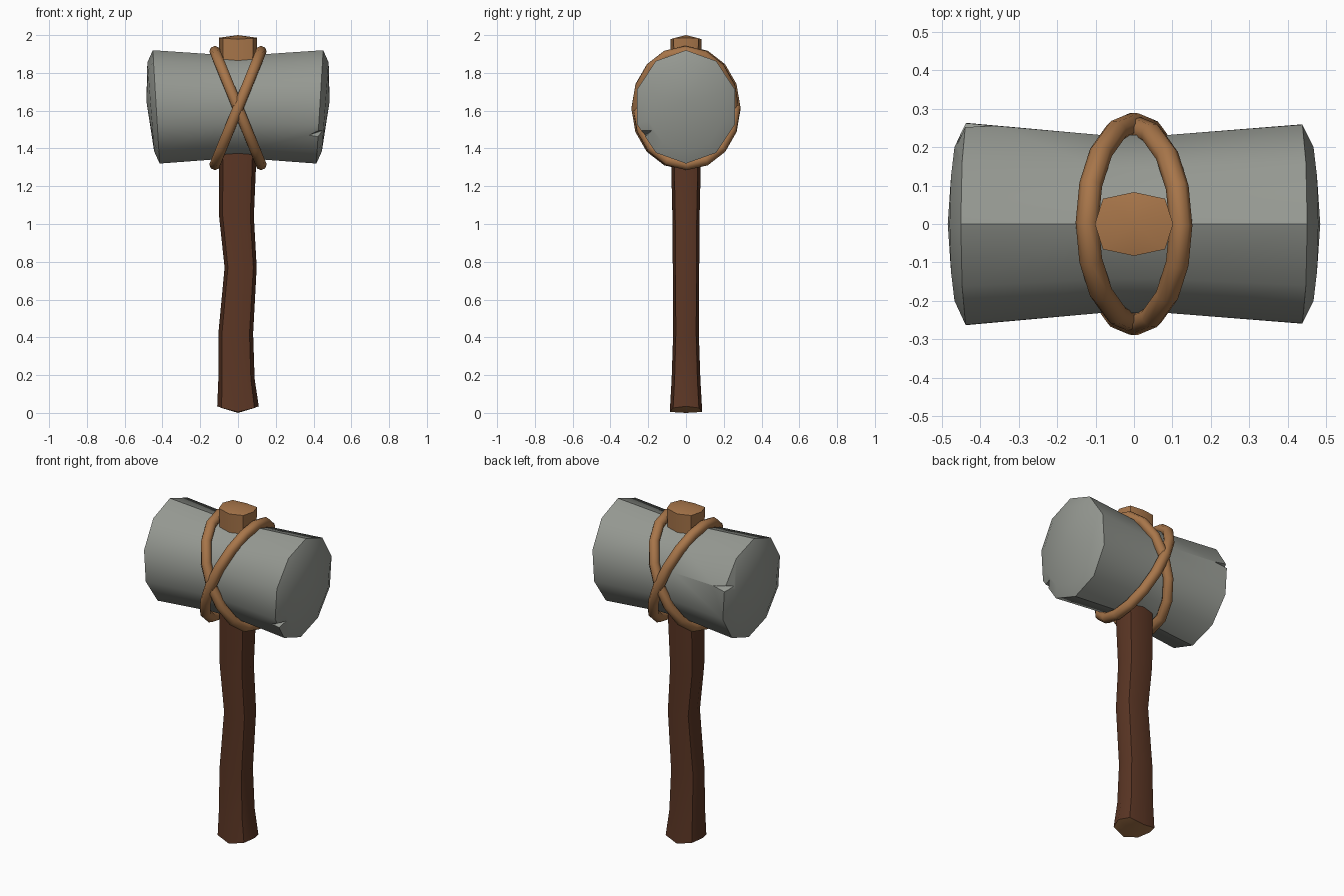
import bpy, bmesh, math
from mathutils import Vector

if "Cube" in bpy.data.objects:
    bpy.data.objects.remove(bpy.data.objects["Cube"])


def material(name, rgb):
    m = bpy.data.materials.new(name)
    m.diffuse_color = (*rgb, 1)
    m.use_nodes = True
    m.node_tree.nodes["Principled BSDF"].inputs["Base Color"].default_value = m.diffuse_color
    return m


STONE = material("grey stone", (0.30, 0.315, 0.285))
BARK = material("dark brown wood", (0.105, 0.037, 0.018))
TAN = material("tan wood and rope", (0.39, 0.18, 0.068))


def link(name, bm, *mats):
    bmesh.ops.recalc_face_normals(bm, faces=bm.faces)
    me = bpy.data.meshes.new(name)
    bm.to_mesh(me)
    bm.free()
    for m in mats:
        me.materials.append(m)
    ob = bpy.data.objects.new(name, me)
    bpy.context.collection.objects.link(ob)
    return ob


def select(ob):
    bpy.ops.object.select_all(action='DESELECT')
    ob.select_set(True)
    bpy.context.view_layer.objects.active = ob


def smooth(ob, deg):
    select(ob)
    bpy.ops.object.shade_smooth_by_angle(angle=math.radians(deg))


def loft(rings, start, end):
    """Skin a list of point rings and close both ends with a fan."""
    bm = bmesh.new()
    vs = [[bm.verts.new(p) for p in r] for r in rings]
    n = len(vs[0])
    for a, b in zip(vs, vs[1:]):
        for i in range(n):
            bm.faces.new((a[i], a[(i + 1) % n], b[(i + 1) % n], b[i]))
    for ring, tip in ((vs[0], start), (vs[-1], end)):
        c = bm.verts.new(tip)
        for i in range(n):
            bm.faces.new((ring[i], ring[(i + 1) % n], c))
    return bm


# Stone head: ten-sided, waisted, with domed and tilted ends
ZC = 1.62


def head_ring(x, tilt, ry, rz):
    s = []
    for i in range(10):
        a = math.tau * i / 10
        s.append((x + tilt * math.cos(a), ry * math.sin(a), ZC + rz * math.cos(a)))
    return s


head = link("stone_head", loft(
    [head_ring(-0.462, -0.018, 0.21, 0.235),
     head_ring(-0.433, -0.018, 0.276, 0.30),
     head_ring(-0.08, 0, 0.243, 0.275),
     head_ring(0.08, 0, 0.243, 0.275),
     head_ring(0.433, 0.018, 0.272, 0.30),
     head_ring(0.462, 0.018, 0.21, 0.235)],
    (-0.485, 0, 1.65), (0.485, 0, 1.65)), STONE)


# Chips knocked out of the head rims
def chip(name, pts):
    bm = bmesh.new()
    v = [bm.verts.new(p) for p in pts]
    for f in ((0, 1, 2), (0, 2, 3), (0, 3, 1), (1, 3, 2)):
        bm.faces.new([v[i] for i in f])
    cutter = link(name, bm, STONE)
    mod = head.modifiers.new(name, 'BOOLEAN')
    mod.object = cutter
    mod.operation = 'DIFFERENCE'
    mod.solver = 'EXACT'
    select(head)
    bpy.ops.object.modifier_apply(modifier=name)
    bpy.data.objects.remove(cutter)


chip("front_chip", [(0.345, -0.232, 1.46), (0.51, -0.31, 1.54),
                    (0.51, -0.27, 1.39), (0.51, -0.15, 1.515)])
chip("back_chip", [(-0.35, 0.26, 1.71), (-0.51, 0.33, 1.77),
                   (-0.51, 0.33, 1.66), (-0.51, 0.18, 1.72)])
smooth(head, 37)


# Handle: flattened eight-sided section that sways in x
def wood_ring(cx, z, rx, ry, lift=0):
    s = []
    for i in range(8):
        a = math.tau * i / 8
        k = 1.12 if i % 2 else 1
        s.append((cx + rx * min(k * abs(math.cos(a)), 1) * (1 if math.cos(a) > 0 else -1),
                  ry * k * math.sin(a), z + lift * abs(math.cos(a))))
    return s


bm = loft([wood_ring(0, 0.005, 0.11, 0.086, 0.03),
           wood_ring(-0.008, 0.18, 0.096, 0.076),
           wood_ring(-0.012, 0.42, 0.092, 0.068),
           wood_ring(0.014, 0.77, 0.085, 0.07),
           wood_ring(-0.008, 1.04, 0.092, 0.072),
           wood_ring(-0.003, 1.30, 0.098, 0.078),
           wood_ring(0, 1.45, 0.098, 0.08)],
          (0, 0, 0), (0, 0, 1.45))
handle = link("handle", bm, BARK, TAN)
for p in handle.data.polygons:
    p.material_index = 1 if p.normal.z < -0.7 else 0
smooth(handle, 50)

# Peg: handle end poking out above the head
peg = link("handle_top", loft([wood_ring(0, 1.7, 0.092, 0.076),
                               wood_ring(0, 1.978, 0.102, 0.083, 0.008)],
                              (0, 0, 1.72), (0, 0, 2.0)), TAN)
smooth(peg, 50)

# Rope: two tilted loops crossing on the front and back
for name, side, dy in (("rope_loop_left", -1, 0.004), ("rope_loop_right", 1, -0.004)):
    cu = bpy.data.curves.new(name, 'CURVE')
    cu.dimensions = '3D'
    cu.bevel_depth = 0.03
    cu.bevel_resolution = 2
    sp = cu.splines.new('POLY')
    sp.points.add(15)
    sp.use_cyclic_u = True
    for i, p in enumerate(sp.points):
        a = math.tau * i / 16
        p.co = (side * 0.122 * math.cos(a), 0.257 * math.sin(a) + dy,
                1.614 + 0.299 * math.cos(a), 1)
    cu.materials.append(TAN)
    ob = bpy.data.objects.new(name, cu)
    bpy.context.collection.objects.link(ob)
    select(ob)
    bpy.ops.object.convert(target='MESH')
    smooth(bpy.context.view_layer.objects.active, 50)
